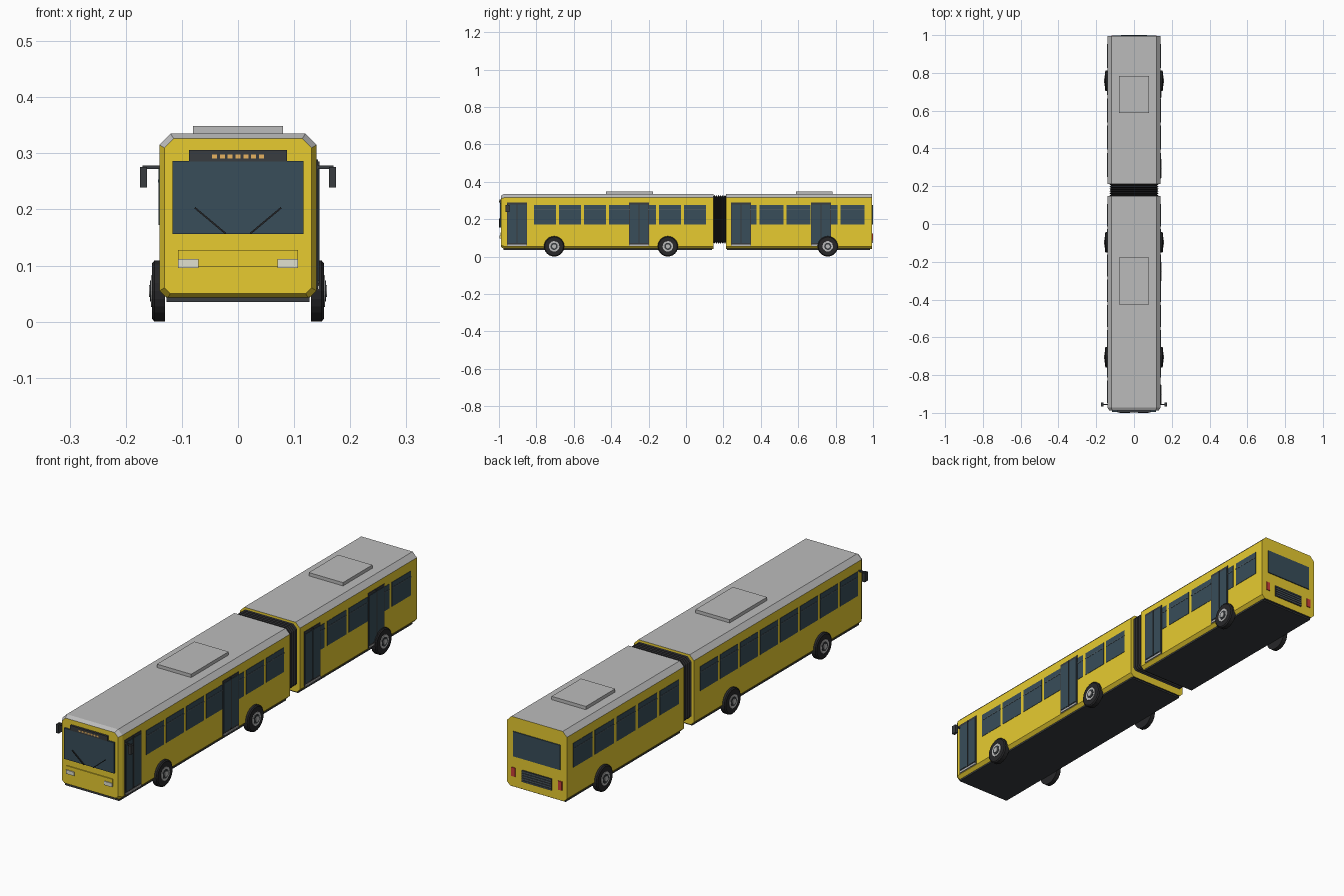
import bpy, bmesh, math
from mathutils import Vector

if "Cube" in bpy.data.objects:
    bpy.data.objects.remove(bpy.data.objects["Cube"])


def mat(name, r, g, b):
    m = bpy.data.materials.new(name)
    m.diffuse_color = (r, g, b, 1)
    m.use_nodes = True
    m.node_tree.nodes["Principled BSDF"].inputs["Base Color"].default_value = m.diffuse_color
    return m


YELLOW = mat("yellow_paint", 0.8, 0.6, 0.03)
GREY = mat("roof_grey", 0.5, 0.5, 0.5)
DARK = mat("dark_trim", 0.04, 0.045, 0.05)
RUBBER = mat("rubber", 0.02, 0.02, 0.022)
GLASS = mat("dark_glass", 0.04, 0.075, 0.1)
FRAME = mat("window_frame", 0.07, 0.1, 0.12)
LAMP = mat("headlight", 0.75, 0.75, 0.62)
AMBER = mat("amber", 0.8, 0.45, 0.12)
RED = mat("tail_red", 0.6, 0.05, 0.04)


def finish(name, bm, *mats):
    bmesh.ops.recalc_face_normals(bm, faces=bm.faces)
    me = bpy.data.meshes.new(name)
    bm.to_mesh(me)
    bm.free()
    for m in mats:
        me.materials.append(m)
    ob = bpy.data.objects.new(name, me)
    bpy.context.collection.objects.link(ob)
    return ob


def box(name, x, y, z, m):
    """Box from (min, max) ranges."""
    bm = bmesh.new()
    bmesh.ops.create_cube(bm, size=1)
    for v in bm.verts:
        v.co = Vector([(a + b) / 2 + c * (b - a) for (a, b), c in zip((x, y, z), v.co)])
    return finish(name, bm, m)


def side_box(name, s, x, y, z, m):
    return box(name, sorted((s * x[0], s * x[1])), y, z, m)


def octagon(w, z0, z1, cb, ct, d=0):
    w, z0, z1 = w - d, z0 + d, z1 - d
    cb, ct = cb - 0.4 * d, ct - 0.4 * d
    half = [(w - cb, z0), (w, z0 + cb), (w, z1 - ct), (w - ct, z1)]
    return half + [(-x, z) for x, z in reversed(half)]


def loft(name, sections, *mats):
    """Skin (y, profile) sections and cap both ends."""
    bm = bmesh.new()
    rings = [[bm.verts.new((x, y, z)) for x, z in prof] for y, prof in sections]
    n = len(rings[0])
    for a, b in zip(rings, rings[1:]):
        for i in range(n):
            j = (i + 1) % n
            bm.faces.new((a[i], a[j], b[j], b[i]))
    bm.faces.new(rings[0])
    bm.faces.new(rings[-1])
    return finish(name, bm, *mats)


def body(name, sections):
    """Painted shell with grey roof and dark underside."""
    shell = loft(name, [(y, octagon(0.14, 0.041, 0.335, 0.014, 0.02, d)) for y, d in sections],
                 YELLOW, GREY, DARK)
    for p in shell.data.polygons:
        p.material_index = 1 if p.normal.z > 0.3 else 2 if p.normal.z < -0.9 else 0


body("front_body", [(-0.988, 0.009), (-0.972, 0), (0.147, 0)])
body("rear_body", [(0.213, 0), (0.995, 0)])
box("front_chassis", (-0.127, 0.127), (-0.975, 0.14), (0.035, 0.05), DARK)
box("rear_chassis", (-0.127, 0.127), (0.22, 0.985), (0.035, 0.05), DARK)

# Pleated bellows between the two sections
loft("bellows", [(0.14 + 0.08 * i / 14, octagon(0.131, 0.068, 0.329, 0.012, 0.018, 0.009 * (i % 2)))
                 for i in range(15)], RUBBER)

# Roof units
box("front_roof_unit", (-0.08, 0.08), (-0.427, -0.177), (0.33, 0.349), GREY)
box("rear_roof_unit", (-0.08, 0.08), (0.587, 0.783), (0.33, 0.349), GREY)

# Side windows on both sides
for start, pitch, width, count in ((-0.9465, 0.1335, 0.118, 8), (0.25, 0.1442, 0.127, 5)):
    for i in range(count):
        y = start + i * pitch
        for s in (-1, 1):
            if s == 1 and start < 0 and i == 0:
                continue  # the front door sits here
            side_box("side_window", s, (0.135, 0.1415), (y, y + width), (0.172, 0.275), GLASS)
            side_box("window_transom", s, (0.135, 0.1425), (y, y + width), (0.248, 0.253), FRAME)

# Double doors on the right side
for y in (-0.957, -0.305, 0.24, 0.667):
    box("door_frame", (0.135, 0.1425), (y, y + 0.108), (0.058, 0.289), DARK)
    for k in (0.005, 0.057):
        box("door_leaf_glass", (0.135, 0.144), (y + k, y + k + 0.046), (0.072, 0.278), GLASS)
    box("door_handle_post", (0.14, 0.1455), (y + 0.0515, y + 0.0565), (0.068, 0.285), DARK)
    box("door_sill", (0.135, 0.1455), (y + 0.003, y + 0.105), (0.057, 0.064), GREY)


def disc(name, s, x0, x1, y, r, m, bevel=0):
    bm = bmesh.new()
    bmesh.ops.create_cone(bm, cap_ends=True, segments=24, radius1=r, radius2=r - bevel, depth=x1 - x0)
    for v in bm.verts:
        a, b, c = v.co
        v.co = (s * ((x0 + x1) / 2 + c), y + a, 0.0545 + b)
    return finish(name, bm, m)


# Wheels
for y in (-0.705, -0.097, 0.758):
    for s in (-1, 1):
        disc("tyre", s, 0.13, 0.149, y, 0.0545, RUBBER)
        disc("tyre_shoulder", s, 0.149, 0.153, y, 0.0545, RUBBER, 0.005)
        disc("wheel_rim", s, 0.14, 0.155, y, 0.03, GREY, 0.002)
        disc("wheel_dish", s, 0.14, 0.1565, y, 0.019, DARK)
        disc("wheel_hub", s, 0.14, 0.159, y, 0.011, GREY)

# Front: windscreen, destination sign, lower panel
box("windscreen", (-0.117, 0.117), (-0.995, -0.98), (0.156, 0.286), GLASS)
box("destination_sign", (-0.087, 0.087), (-0.997, -0.98), (0.285, 0.306), DARK)
for i in range(7):
    x = -0.042 + 0.014 * i
    box("sign_light", (x - 0.0045, x + 0.0045), (-0.9985, -0.99), (0.291, 0.298), AMBER)
box("front_panel", (-0.107, 0.107), (-0.992, -0.98), (0.098, 0.128), YELLOW)

# Headlights, wipers and mirrors
for s in (-1, 1):
    side_box("headlight", s, (0.07, 0.107), (-0.996, -0.98), (0.096, 0.112), LAMP)
    a, b = Vector((s * 0.022, -0.9975, 0.157)), Vector((s * 0.077, -0.9975, 0.203))
    wiper = box("wiper", (-0.0015, 0.0015), (-0.0025, 0.0025), (0, (b - a).length), RUBBER)
    wiper.location = a
    wiper.rotation_euler = (0, math.atan2(b.x - a.x, b.z - a.z), 0)
    side_box("mirror_arm", s, (0.13, 0.17), (-0.958, -0.952), (0.272, 0.278), DARK)
    side_box("mirror_head", s, (0.162, 0.175), (-0.966, -0.944), (0.239, 0.276), DARK)

# Rear: window, tail lights and engine grille
box("rear_window", (-0.11, 0.11), (0.985, 0.999), (0.17, 0.275), GLASS)
box("engine_grille", (-0.07, 0.07), (0.985, 0.998), (0.072, 0.122), DARK)
for i in range(5):
    z = 0.077 + 0.01 * i
    box("grille_slat", (-0.068, 0.068), (0.99, 1.0), (z - 0.0025, z + 0.0025), FRAME)
for s in (-1, 1):
    side_box("tail_light", s, (0.1, 0.118), (0.985, 0.999), (0.085, 0.122), RED)
